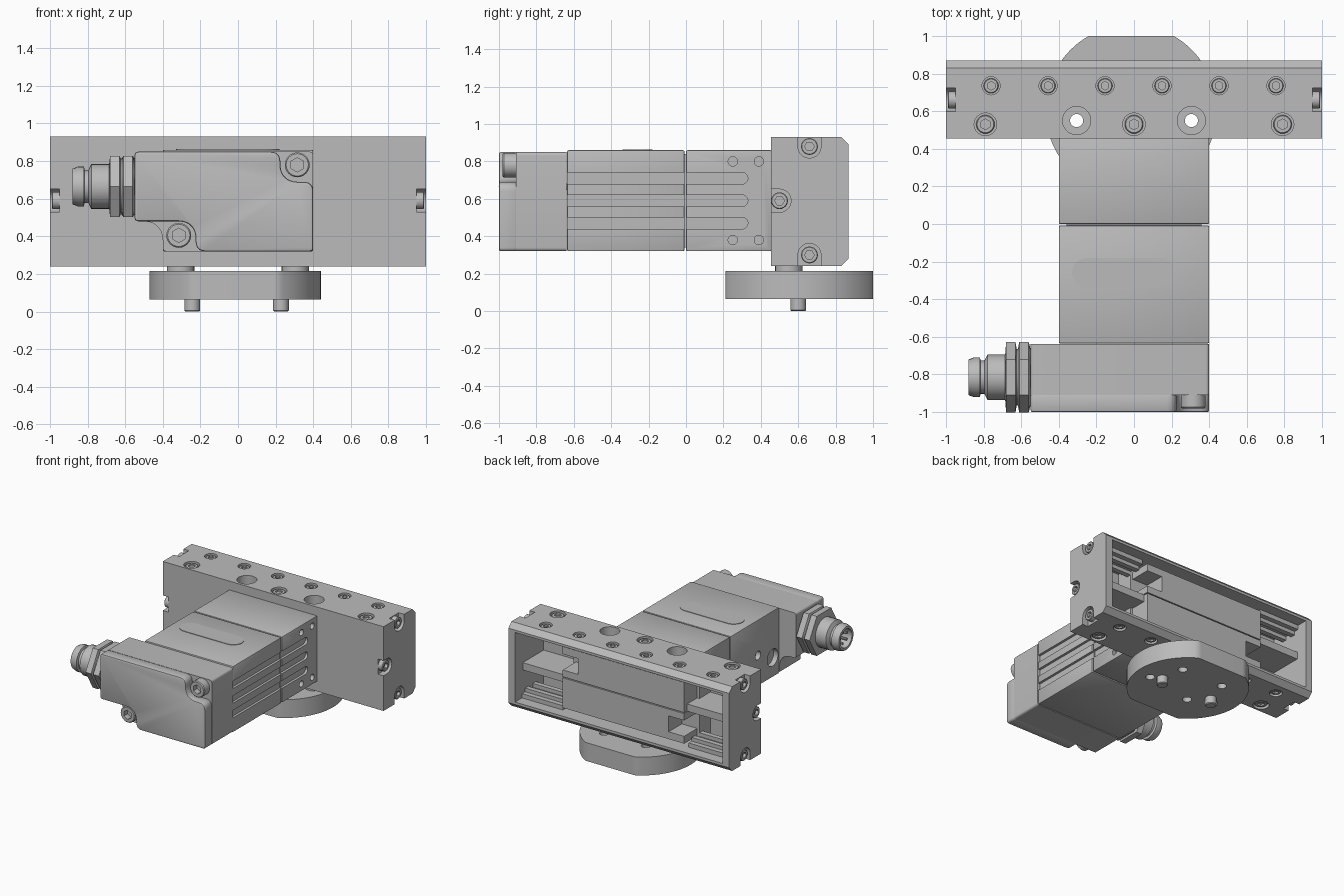
import bpy, bmesh, math
from mathutils import Vector

if "Cube" in bpy.data.objects:
    bpy.data.objects.remove(bpy.data.objects["Cube"])

GREY = (0.5, 0.5, 0.5, 1)
metal = bpy.data.materials.new("grey_metal")
metal.use_nodes = True
metal.diffuse_color = GREY
metal.node_tree.nodes["Principled BSDF"].inputs["Base Color"].default_value = GREY
X, Y, Z = Vector((1, 0, 0)), Vector((0, 1, 0)), Vector((0, 0, 1))


# ---- helpers ----
def place(axis, a, b, h):
    return {"x": (h, a, b), "y": (a, h, b), "z": (a, b, h)}[axis]


def prism(bm, pts, axis, lo, hi):
    low = [bm.verts.new(place(axis, a, b, lo)) for a, b in pts]
    top = [bm.verts.new(place(axis, a, b, hi)) for a, b in pts]
    bm.faces.new(low)
    bm.faces.new(top)
    for i in range(len(pts)):
        bm.faces.new((low[i - 1], low[i], top[i], top[i - 1]))


def box(bm, x0, x1, y0, y1, z0, z1):
    prism(bm, [(x0, y0), (x1, y0), (x1, y1), (x0, y1)], "z", z0, z1)


def circle(a, b, r, n=28):
    return [(a + r * math.cos(t * math.tau / n), b + r * math.sin(t * math.tau / n)) for t in range(n)]


def stadium(a0, b0, a1, b1, r, n=10):
    """Slot outline between two centres."""
    base = math.atan2(b1 - b0, a1 - a0)
    pts = []
    for a, b, start in ((a1, b1, base - math.pi / 2), (a0, b0, base + math.pi / 2)):
        for i in range(n + 1):
            t = start + math.pi * i / n
            pts.append((a + r * math.cos(t), b + r * math.sin(t)))
    return pts


def rounded(corners, n=7):
    """Outline with rounded corners, each given as (a, b, radius)."""
    out = []
    for i, (a, b, r) in enumerate(corners):
        p = Vector((a, b))
        prev = Vector(corners[i - 1][:2])
        nxt = Vector(corners[(i + 1) % len(corners)][:2])
        s, e = p + (prev - p).normalized() * r, p + (nxt - p).normalized() * r
        for k in range(n + 1):
            t = k / n
            out.append(tuple(s * (1 - t) ** 2 + p * 1.8 * t * (1 - t) + e * t ** 2
                             + (s + e) * 0.1 * t * (1 - t)))
    return out


def lathe(bm, profile, origin, axis, closed=False, n=24):
    """Turn (radius, height, is_hex) points about an axis."""
    rot = Z.rotation_difference(axis).to_matrix()
    rings = []
    for r, h, hexed in profile:
        ring = []
        for k in range(n):
            t = k * math.tau / n
            q = r
            if hexed:
                q = r / math.cos((t + math.pi / 6) % (math.pi / 3) - math.pi / 6)
            ring.append(bm.verts.new(Vector(origin) + rot @ Vector((q * math.cos(t), q * math.sin(t), h))))
        rings.append(ring)
    for i in range(0 if closed else 1, len(rings)):
        for k in range(n):
            bm.faces.new((rings[i - 1][k - 1], rings[i - 1][k], rings[i][k], rings[i][k - 1]))
    if not closed:
        bm.faces.new(rings[0])
        bm.faces.new(rings[-1])


def screw(bm, pos, axis, r, h):
    lathe(bm, [(r, -h, 0), (r, -0.1 * r, 0), (r * 0.9, 0, 0), (r * 0.5, 0, 1), (r * 0.5, -h * 0.6, 1)], pos, axis)


def make(name, fill, bevel=0.0, cutter=None):
    """Build an object, optionally carve it and bevel its edges."""
    def build(label, fn):
        bm = bmesh.new()
        fn(bm)
        bmesh.ops.recalc_face_normals(bm, faces=bm.faces)
        mesh = bpy.data.meshes.new(label)
        bm.to_mesh(mesh)
        bm.free()
        mesh.materials.append(metal)
        ob = bpy.data.objects.new(label, mesh)
        bpy.context.scene.collection.objects.link(ob)
        return ob
    ob = build(name, fill)
    bpy.ops.object.select_all(action="DESELECT")
    ob.select_set(True)
    bpy.context.view_layer.objects.active = ob
    if bevel:
        mod = ob.modifiers.new("edge", "BEVEL")
        mod.width, mod.segments, mod.limit_method, mod.angle_limit = bevel, 2, "ANGLE", 0.7
        bpy.ops.object.modifier_apply(modifier="edge")
    if cutter:
        tool = build("cutter", cutter)
        tool.hide_render = True
        mod = ob.modifiers.new("carve", "BOOLEAN")
        mod.object, mod.operation, mod.solver, mod.use_self = tool, "DIFFERENCE", "EXACT", True
        bpy.ops.object.modifier_apply(modifier="carve")
        bpy.data.objects.remove(tool)
    bpy.ops.object.shade_smooth_by_angle(angle=math.radians(32))


# ---- jaw housing ----
Z0, Z1, MID = 0.24, 0.93, 0.585
face_screws = [(-0.76 + 0.303 * i, 0.735, 0.048) for i in range(6)]
face_screws += [(x, 0.53, 0.06) for x in (-0.79, 0, 0.79)]
end_screws = [(0.66, 0.88, 0, 1), (0.5, 0.59, -1, 0), (0.66, 0.3, 0, -1)]
bores = [(-0.305, 0.55), (0.305, 0.55)]


def housing(bm):
    prism(bm, [(0.455, Z0), (0.83, Z0), (0.87, Z0 + 0.04), (0.87, Z1 - 0.04), (0.83, Z1), (0.455, Z1)], "x", -1, 1)


def housing_cuts(bm):
    prism(bm, [(-0.94, 0.5), (-0.57, 0.5), (-0.57, 0.64), (0.57, 0.64), (0.57, 0.5),
               (0.94, 0.5), (0.94, 0.9), (-0.94, 0.9)], "z", 0.3, 0.87)
    for x, y, r in face_screws:
        prism(bm, circle(x, y, r), "z", Z1 - 0.03, Z1 + 0.02)
        prism(bm, circle(x, y, r), "z", Z0 - 0.02, Z0 + 0.03)
    for y, z, dy, dz in end_screws:
        for s in (-1, 1):
            prism(bm, stadium(y, z, y + dy * 0.2, z + dz * 0.2, 0.062), "x", s * 0.95, s * 1.05)
    for x, y in bores:
        lathe(bm, [(0.035, 0, 0), (0.035, 0.84, 0), (0.075, 0.84, 0), (0.075, 1, 0)], (x, y, 0), Z)


make("jaw_housing", housing, cutter=housing_cuts)


def housing_screws(bm):
    for x, y, r in face_screws:
        screw(bm, (x, y, Z1 - 0.008), Z, r * 0.82, 0.022)
        screw(bm, (x, y, Z0 + 0.008), -Z, r * 0.82, 0.022)
    for y, z, _, _ in end_screws:
        for s in (-1, 1):
            screw(bm, (s * 0.99, y, z), X * s, 0.045, 0.04)


make("housing_screws", housing_screws)


# Sliding jaws, guide shelves and rails: each set repeats turned half around
def turned_box(bm, s, x0, x1, y0, y1, z0, z1):
    xs, zs = sorted((s * x0, s * x1)), sorted((MID + s * z0, MID + s * z1))
    box(bm, *xs, y0, y1, *zs)


for side, s in (("lower", 1), ("upper", -1)):
    def jaw(bm):
        turned_box(bm, s, -0.41, 0.55, 0.64, 0.81, -0.25, -0.004)
        turned_box(bm, s, -0.55, -0.41, 0.64, 0.81, -0.25, -0.19)
        turned_box(bm, s, -0.55, -0.41, 0.64, 0.81, -0.06, -0.004)

    def rail(bm):
        for x0, x1 in ((-0.94, -0.57), (0.57, 0.94)):
            turned_box(bm, s, x0, x1, 0.56, 0.78, -0.285, -0.25)
            turned_box(bm, s, x0, x1, 0.6, 0.64, -0.25, -0.22)
            turned_box(bm, s, x0, x1, 0.7, 0.74, -0.25, -0.22)

    def shelf(bm):
        turned_box(bm, s, 0.55, 0.94, 0.5, 0.77, -0.06, 0)
    make(side + "_jaw", jaw)
    make(side + "_rail", rail)
    make(side + "_guide_shelf", shelf)

# ---- motor body ----


def side_cuts(bm):
    for z in (0.47, 0.59, 0.71):
        prism(bm, stadium(-0.8, z, 0.3, z, 0.031), "x", 0.38, 0.45)
    for y in (0.25, 0.39):
        for z in (0.38, 0.8):
            prism(bm, circle(y, z, 0.025), "x", 0.37, 0.45)
    for y, z, r in ((-0.55, 0.48, 0.07), (-0.36, 0.57, 0.035), (-0.36, 0.42, 0.035)):
        prism(bm, circle(y, z, r), "x", -0.45, -0.36)


make("motor_rear", lambda bm: box(bm, -0.4, 0.4, 0, 0.458, 0.32, 0.86), 0.008, side_cuts)
make("motor_front", lambda bm: box(bm, -0.4, 0.4, -0.635, -0.008, 0.32, 0.86), 0.008, side_cuts)
make("motor_core", lambda bm: box(bm, -0.36, 0.36, -0.1, 0.1, 0.34, 0.84))
make("top_label", lambda bm: prism(bm, stadium(-0.25, -0.26, 0.14, -0.26, 0.08), "z", 0.855, 0.864))

# ---- front cover ----
back_shape = rounded([(-0.55, 0.85, 0.02), (-0.55, 0.48, 0.02), (-0.4, 0.48, 0.1),
                      (-0.4, 0.32, 0.02), (0.4, 0.32, 0.02), (0.4, 0.85, 0.02)])
cover_shape = rounded([(-0.55, 0.85, 0.02), (-0.55, 0.48, 0.02), (-0.225, 0.48, 0.09),
                       (-0.225, 0.32, 0.05), (0.4, 0.32, 0.02), (0.4, 0.69, 0.05),
                       (0.225, 0.69, 0.09), (0.225, 0.85, 0.05)])
make("cover_back", lambda bm: prism(bm, back_shape, "y", -0.91, -0.638))
make("cover_front", lambda bm: prism(bm, cover_shape, "y", -1, -0.905), 0.01)


def cover_screws(bm):
    for x, z in ((-0.315, 0.405), (0.315, 0.78)):
        screw(bm, (x, -0.98, z), -Y, 0.066, 0.08)


make("cover_screws", cover_screws)


# ---- cable connector ----
CABLE = (-0.55, -0.815, 0.665)


def nut(bm):
    lathe(bm, [(0.15, -0.02, 0), (0.15, 0, 0), (0.162, 0.01, 1), (0.162, 0.06, 1), (0.15, 0.068, 0),
               (0.15, 0.074, 0), (0.162, 0.08, 1), (0.162, 0.13, 1), (0.12, 0.135, 0)], CABLE, -X)


def socket(bm):
    lathe(bm, [(0.12, 0.13, 0), (0.12, 0.23, 0), (0.1, 0.24, 0), (0.088, 0.245, 0), (0.088, 0.265, 0),
               (0.106, 0.27, 0), (0.106, 0.3, 0), (0.095, 0.33, 0), (0.075, 0.33, 0), (0.075, 0.22, 0)], CABLE, -X)


def pins(bm):
    for y, z in circle(CABLE[1], CABLE[2], 0.045, 5):
        prism(bm, circle(y, z, 0.01, 10), "x", -0.86, -0.76)


make("connector_nut", nut)
make("connector_socket", socket)
make("connector_pins", pins)

# ---- mounting flange ----
FX, FY, FR = -0.015, 0.605, 0.455
flange = [(x, min(max(y, FY - 0.395), FY + 0.395)) for x, y in circle(FX, FY, FR, 96)]
outline = [p for i, p in enumerate(flange)
           if not (p[1] == flange[i - 1][1] == flange[(i + 1) % len(flange)][1])]


def flange_cuts(bm):
    for x, y in bores + [(-0.19, 0.79), (0.19, 0.79), (-0.12, 0.47)]:
        prism(bm, circle(x, y, 0.035), "z", 0.03, 0.25)


def bushings(bm):
    for x, y in bores:
        lathe(bm, [(0.035, 0.2, 0), (0.073, 0.2, 0), (0.073, 0.25, 0), (0.035, 0.25, 0)], (x, y, 0), Z, closed=True)


def dowels(bm):
    for x in (-0.243, 0.228):
        lathe(bm, [(0.042, 0.12, 0), (0.042, 0.006, 0), (0.036, 0, 0)], (x, 0.6, 0), Z)


make("flange", lambda bm: prism(bm, outline, "z", 0.065, 0.215), cutter=flange_cuts)
make("bushings", bushings)
make("dowel_pins", dowels)
